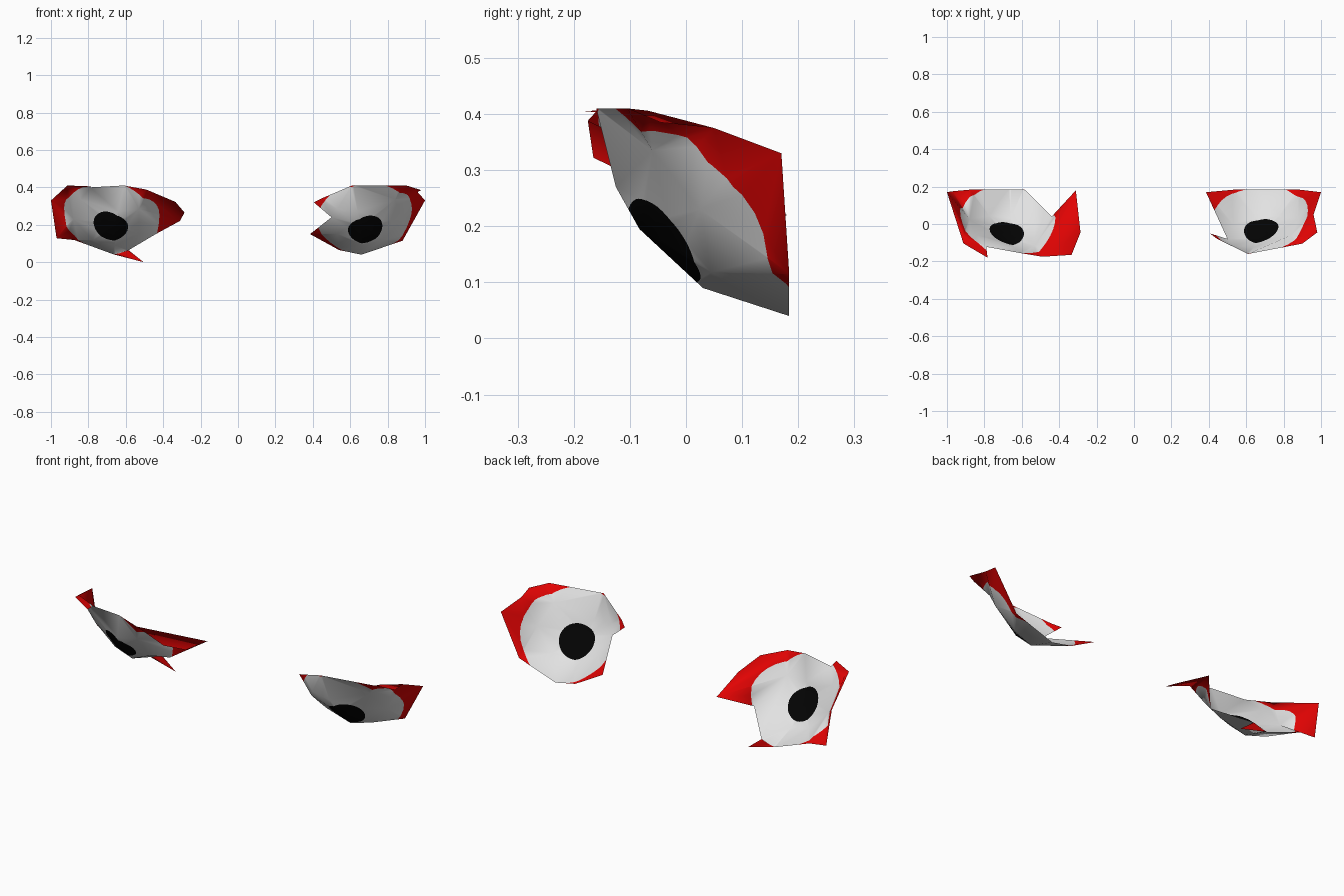
import bpy, math
from mathutils import Vector
from mathutils.geometry import delaunay_2d_cdt, barycentric_transform, intersect_point_tri_2d

if "Cube" in bpy.data.objects:
    bpy.data.objects.remove(bpy.data.objects["Cube"])


def material(name, rgb):
    m = bpy.data.materials.new(name)
    m.diffuse_color = (*rgb, 1)
    m.use_nodes = True
    m.node_tree.nodes["Principled BSDF"].inputs["Base Color"].default_value = m.diffuse_color
    return m


MATS = [material("red", (0.75, 0.001, 0.001)),
        material("white", (0.76, 0.76, 0.76)),
        material("black", (0.001, 0.001, 0.001))]

# rim of each curved eye patch (x, y, z)
RIGHT_RIM = [(.61, -.16, .41), (.90, -.105, .41), (.98, -.045, .385), (.96, .05, .375),
             (1.0, .17, .33), (.88, .184, .115), (.66, .184, .04), (.54, .184, .065),
             (.385, .17, .15), (.50, -.08, .24), (.405, -.05, .32), (.445, -.08, .34)]
LEFT_RIM = [(-.61, -.155, .41), (-.49, -.175, .388), (-.334, -.165, .322), (-.286, -.045, .265),
            (-.311, .18, .22), (-.44, .04, .15), (-.585, .184, .064), (-.505, .184, 0),
            (-.666, .184, .042), (-.874, .184, .118), (-.97, .175, .128), (-1.0, .17, .33),
            (-.912, -.104, .41), (-.783, -.18, .405), (-.79, -.122, .40)]
# shared inner points of the bowl, mirrored for the left eye
BOWL = [(.64, -.125, .27), (.66, -.083, .195), (.66, .03, .09), (.775, .045, .118),
        (.88, .025, .23), (.84, -.06, .335), (.912, -.068, .406), (.53, .0, .152),
        (.53, -.115, .285)]


def flat(p):
    # unfold along the tilted plane that faces forward and down
    return Vector((p[0], (p[1] - p[2]) / math.sqrt(2)))


def circle(center, radius, n=40):
    return [center + Vector((math.cos(a), math.sin(a))) * radius
            for a in (2 * math.pi * i / n for i in range(n))]


def loop(start, n):
    return [(start + i, start + (i + 1) % n) for i in range(n)]


def eye(name, rim, inner, white_c, pupil_c, ridges=()):
    pts = [Vector(p) for p in rim + inner]
    flat_pts = [flat(p) for p in pts]
    # coarse bowl surface
    v, _, f, ov, _, _ = delaunay_2d_cdt(flat_pts, loop(0, len(rim)) + list(ridges), [], 1, 1e-5)
    coarse = [[ov[i][0] for i in t] for t in f]

    def find(q):
        for t in coarse:
            if intersect_point_tri_2d(q, *[flat_pts[i] for i in t]):
                return t
        return None

    def lift(q):
        # exact rim corners keep their own position
        k = min(range(len(pts)), key=lambda i: (flat_pts[i] - q).length)
        if (flat_pts[k] - q).length < 1e-4:
            return pts[k]
        t = find(q)
        if t is None:   # on the rim: use the nearest triangle
            t = min(coarse, key=lambda k: min(
                (q - (flat_pts[k[0]] * a + flat_pts[k[1]] * b + flat_pts[k[2]] * (1 - a - b))).length
                for a, b in [(i / 12, j / 12) for i in range(13) for j in range(13 - i)]))
        src = [flat_pts[i].to_3d() for i in t]
        return barycentric_transform(q.to_3d(), *src, *[pts[i] for i in t])

    # cut the white disc and the pupil into the surface
    allp = list(flat_pts)
    edges = [(t[k], t[(k + 1) % 3]) for t in coarse for k in range(3)]
    for c, r in ((white_c, .255), (pupil_c, .092)):
        edges += loop(len(allp), 40)
        allp += circle(c, r)
    v, _, f, _, _, _ = delaunay_2d_cdt(allp, edges, [], 0, 1e-5)
    v = [Vector(q) for q in v]
    faces, cols = [], []
    for t in f:
        mid = (v[t[0]] + v[t[1]] + v[t[2]]) / 3
        if find(mid) is None:
            continue
        faces.append(tuple(reversed(t)))
        cols.append(2 if (mid - pupil_c).length < .092 else
                    1 if (mid - white_c).length < .255 else 0)
    used = sorted({i for t in faces for i in t})
    idx = {i: k for k, i in enumerate(used)}
    me = bpy.data.meshes.new(name)
    me.from_pydata([lift(v[i]) for i in used], [], [[idx[i] for i in t] for t in faces])
    for m in MATS:
        me.materials.append(m)
    for p, c in zip(me.polygons, cols):
        p.material_index = c
        p.use_smooth = True
    me.update()
    ob = bpy.data.objects.new(name, me)
    bpy.context.collection.objects.link(ob)


eye("right_eye", RIGHT_RIM, BOWL, Vector((.675, -.15)), Vector((.68, -.148)))
eye("left_eye", LEFT_RIM, [(-x, y, z) for x, y, z in BOWL],
    Vector((-.675, -.155)), Vector((-.68, -.17)), ridges=[(1, 4)])
